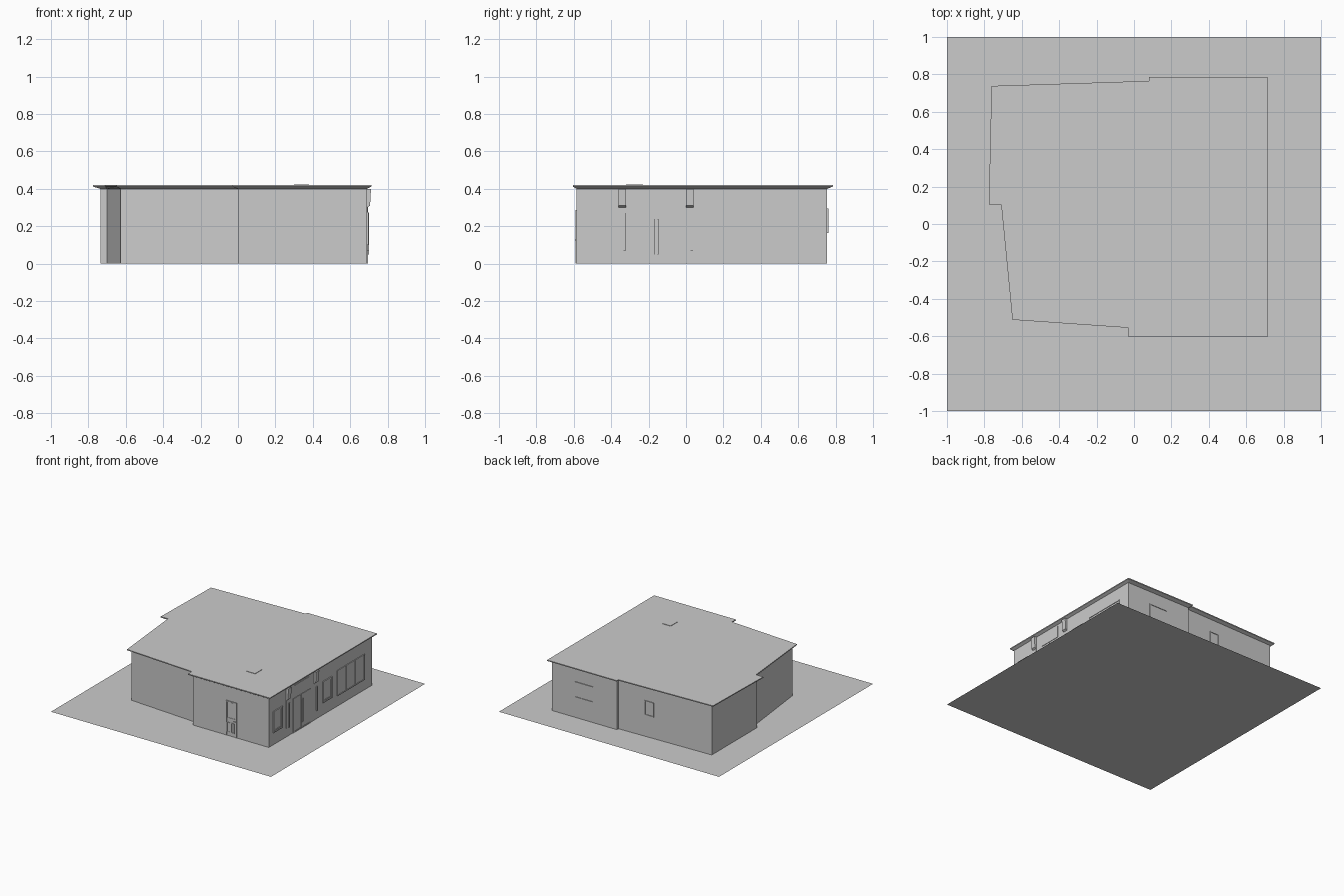
import bpy, bmesh

if "Cube" in bpy.data.objects:
    bpy.data.objects.remove(bpy.data.objects["Cube"])

WALL = [(-.735, .715), (-.735, .125), (-.70, .125), (-.627, -.49), (0, -.535),
        (0, -.585), (.69, -.585), (.69, .755), (.10, .755), (.10, .735)]
EAVE = [(-.762, .738), (-.776, .105), (-.71, .105), (-.65, -.512), (-.03, -.555),
        (-.03, -.605), (.713, -.605), (.713, .785), (.08, .785), (.08, .765)]


def finish(name, bm):
    bmesh.ops.recalc_face_normals(bm, faces=bm.faces)
    me = bpy.data.meshes.new(name)
    bm.to_mesh(me)
    bm.free()
    ob = bpy.data.objects.new(name, me)
    bpy.context.collection.objects.link(ob)
    return ob


def loft(name, rings):
    """Skin a stack of equal-length rings of 3D points and cap both ends."""
    bm = bmesh.new()
    vs = [[bm.verts.new(p) for p in ring] for ring in rings]
    n = len(vs[0])
    for a, b in zip(vs, vs[1:]):
        for i in range(n):
            j = (i + 1) % n
            bm.faces.new((a[i], a[j], b[j], b[i]))
    bm.faces.new(vs[0])
    bm.faces.new(vs[-1])
    return finish(name, bm)


def ring(outline, z):
    return [(x, y, z) for x, y in outline]


def add_box(bm, lo, hi):
    size = [h - l for l, h in zip(lo, hi)]
    mid = [(h + l) / 2 for l, h in zip(lo, hi)]
    for v in bmesh.ops.create_cube(bm, size=1)['verts']:
        v.co = [c * s + m for c, s, m in zip(v.co, size, mid)]


def on_wall(bm, wall, u0, u1, z0, z1, depth):
    """Flat block on a wall; wall is (axis, coordinate, outward sign)."""
    axis, c, sign = wall
    a, b = sorted((c - sign * .004, c + sign * depth))
    if axis == 'x':
        add_box(bm, (a, u0, z0), (b, u1, z1))
    else:
        add_box(bm, (u0, a, z0), (u1, b, z1))


def frame(bm, wall, u0, u1, z0, z1, t, depth):
    on_wall(bm, wall, u0, u0 + t, z0, z1, depth)
    on_wall(bm, wall, u1 - t, u1, z0, z1, depth)
    on_wall(bm, wall, u0 + t, u1 - t, z0, z0 + t, depth)
    on_wall(bm, wall, u0 + t, u1 - t, z1 - t, z1, depth)


def window(name, wall, u0, u1, z0, z1, t, panes=1, depth=.006):
    bm = bmesh.new()
    frame(bm, wall, u0, u1, z0, z1, t, depth)
    for i in range(1, panes):
        u = u0 + (u1 - u0) * i / panes
        on_wall(bm, wall, u - t / 2, u + t / 2, z0 + t, z1 - t, depth * .7)
    on_wall(bm, wall, u0 + t, u1 - t, z0 + t, z1 - t, .001)
    return finish(name, bm)


def block(name, wall, *dims):
    bm = bmesh.new()
    on_wall(bm, wall, *dims)
    return finish(name, bm)


RIGHT, FRONT = ('x', .69, 1), ('y', -.585, -1)
BACK, BACK_LEFT = ('y', .755, 1), ('y', .728, 1)

# Site slab
bm = bmesh.new()
bmesh.ops.create_grid(bm, x_segments=1, y_segments=1, size=1)
finish("site_slab", bm)

# Walls and flared flat roof
loft("walls", [ring(WALL, 0), ring(WALL, .405)])
loft("roof", [ring(WALL, .40), ring(EAVE, .412), ring(EAVE, .42)])
bm = bmesh.new()
add_box(bm, (.30, -.32, .41), (.38, -.23, .423))
finish("roof_hatch", bm)

# Windows of the entrance side: two thick double frames, one wide display window
for i, y in enumerate((-.53, .11)):
    window(f"side_window_{i}", RIGHT, y, y + .12, .10, .275, .009, depth=.008)
    window(f"side_sash_{i}", RIGHT, y + .011, y + .109, .111, .264, .007, depth=.005)
window("display_window", RIGHT, .30, .655, .085, .295, .006, panes=3)

# Entrance doors with pull handles, sign board above
for i, y in enumerate((-.27, -.16)):
    window(f"entrance_door_{i}", RIGHT, y, y + .108, .0, .28, .008, depth=.004)
for i, y in enumerate((-.172, -.153)):
    block(f"door_handle_{i}", RIGHT, y, y + .006, .05, .24, .01)
block("sign_board", RIGHT, -.255, -.07, .29, .385, .004)

# Tapered brackets over slim pilasters either side of the entrance
PROFILE = [(.688, .40), (.711, .40), (.706, .31), (.69, .30)]
for i, (y, strip) in enumerate(((-.36, -.335), (.0, .025))):
    loft(f"bracket_{i}", [[(x, y + dy, z) for x, z in PROFILE] for dy in (0, .04)])
    block(f"pilaster_{i}", RIGHT, y, y + .04, .07, .30, .003)
    block(f"wall_light_{i}", RIGHT, strip, strip + .013, .07, .27, .01)

# Front service door: glazed top, two lower panels
bm = bmesh.new()
for u in (.30, .392):
    on_wall(bm, FRONT, u, u + .008, 0, .287, .005)
on_wall(bm, FRONT, .308, .392, .279, .287, .005)
frame(bm, FRONT, .31, .39, .145, .277, .004, .003)
for u in (.31, .35):
    frame(bm, FRONT, u, u + .028, .03, .11, .004, .004)
on_wall(bm, FRONT, .375, .387, .125, .13, .008)
finish("service_door", bm)

# Back windows
window("back_window", BACK, .31, .48, .165, .295, .007)
window("back_small_window", BACK_LEFT, -.22, -.135, .175, .295, .007)
